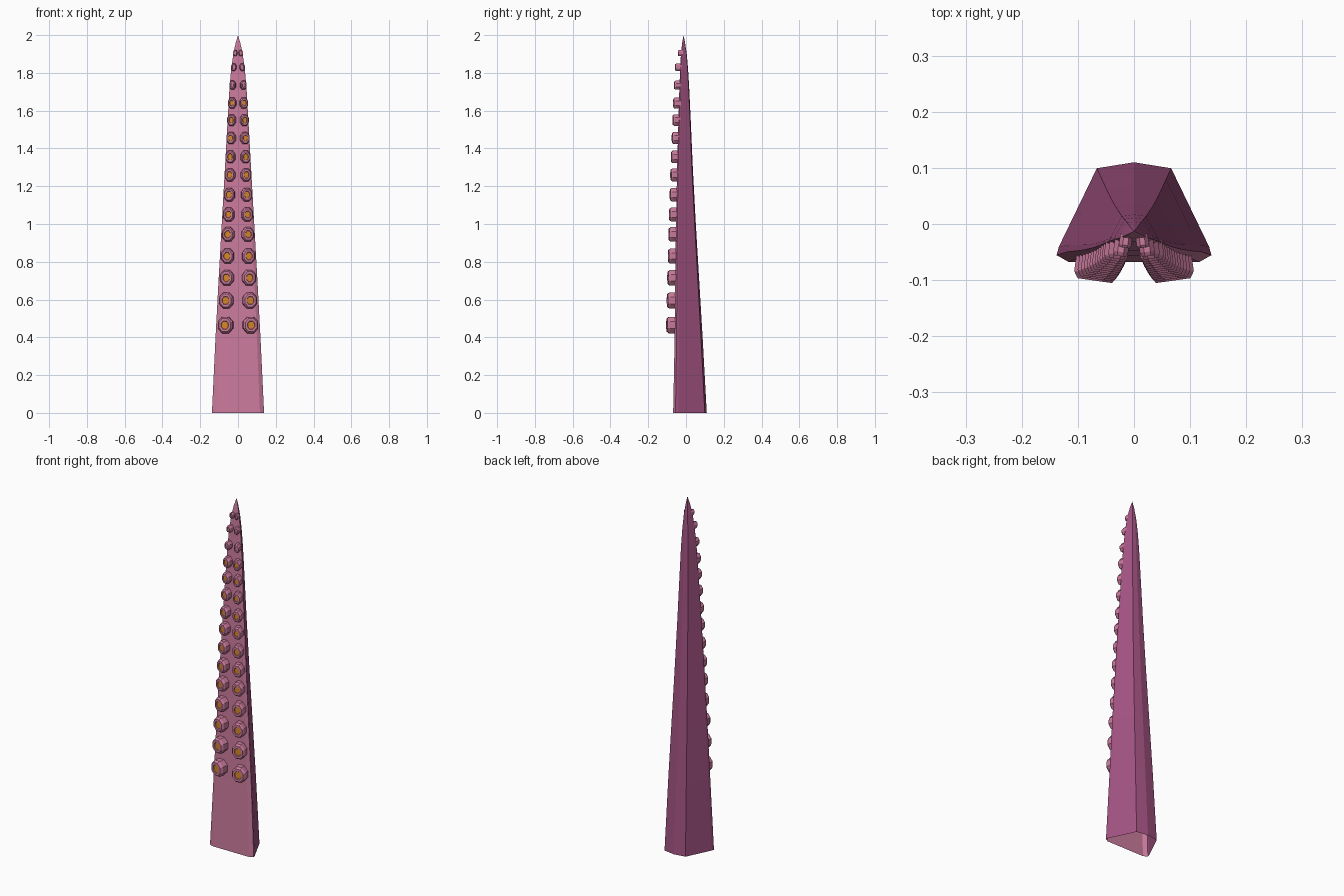
import bpy, bmesh, math
from mathutils import Vector, Matrix

if "Cube" in bpy.data.objects:
    bpy.data.objects.remove(bpy.data.objects["Cube"])


def material(name, rgb):
    m = bpy.data.materials.new(name)
    m.diffuse_color = (*rgb, 1)
    m.use_nodes = True
    m.node_tree.nodes["Principled BSDF"].inputs["Base Color"].default_value = m.diffuse_color
    return m


PINK = material("soft pink", (0.60, 0.20, 0.34))
PURPLE = material("plum purple", (0.36, 0.085, 0.22))
ORANGE = material("orange", (0.66, 0.24, 0.02))

# z, half width, front y, back y
PROFILE = [(0, .138, -.068, .110), (.4, .119, -.060, .088), (.7, .103, -.057, .070),
           (1.0, .086, -.053, .052), (1.3, .069, -.047, .036), (1.55, .055, -.040, .025),
           (1.72, .045, -.035, .017), (1.82, .036, -.031, .011), (1.9, .025, -.027, .004),
           (1.96, .012, -.020, -.005)]


def front_y(z):
    for a, b in zip(PROFILE, PROFILE[1:]):
        if a[0] <= z <= b[0]:
            t = (z - a[0]) / (b[0] - a[0])
            return a[2] + t * (b[2] - a[2])
    return PROFILE[-1][2]


def finish(bm, name, mats):
    mesh = bpy.data.meshes.new(name)
    bm.to_mesh(mesh)
    bm.free()
    for m in mats:
        mesh.materials.append(m)
    ob = bpy.data.objects.new(name, mesh)
    bpy.context.collection.objects.link(ob)
    return ob


# Tapering arm: lofted section (x share, depth share), open at the bottom
half = [(.42, -.0), (.84, .0), (1, .07), (.97, .155), (.48, .94)]
section = [(0, 0)] + half + [(0, 1)] + [(-x, d) for x, d in reversed(half)]
n = len(section)
bm = bmesh.new()
rings = [[bm.verts.new((x * w, f + d * (b - f), z)) for x, d in section]
         for z, w, f, b in PROFILE]
tip = bm.verts.new((0, -.013, 2))
FRONT = {0, 1, 2, n - 1, n - 2, n - 3}
for i in range(n):
    j = (i + 1) % n
    faces = [bm.faces.new((a[i], a[j], b[j], b[i])) for a, b in zip(rings, rings[1:])]
    faces.append(bm.faces.new((rings[-1][i], rings[-1][j], tip)))
    for f in faces:
        f.material_index = 0 if i in FRONT else 1
finish(bm, "tentacle_arm", [PINK, PURPLE])

# Two rows of octagonal suckers with orange recessed centres
ROWS = [.465, .595, .715, .83, .945, 1.05, 1.155, 1.26, 1.355, 1.455, 1.55, 1.64,
        1.735, 1.83, 1.905]
bm = bmesh.new()
for k, z in enumerate(ROWS):
    t = (z - .465) / 1.44
    for side in (-1, 1):
        rz = .043 - .017 * t
        if z > 1.7:
            rz = .023 - .04 * (z - 1.735)
        rx = rz * (.92 - .22 * t)
        rz *= 1.04
        height = .042 - .016 * t if z < 1.87 else .016
        x = side * (.064 - .042 * t if z < 1.8 else .021 - .09 * (z - 1.83))
        turn = Matrix.Rotation(side * math.radians(8), 3, 'Z')
        base = Vector((x, front_y(z), z))
        # scale and outward distance of each ring
        levels = [(1, -.008), (1, height * .72), (.8, height), (.52, height), (.46, height - .004)]
        loops = []
        for s, h in levels:
            loops.append([bm.verts.new(base + turn @ Vector((
                rx * s * 1.06 * math.cos((i + .5) * math.pi / 4), -h,
                rz * s * 1.06 * math.sin((i + .5) * math.pi / 4)))) for i in range(8)])
        for a, b in zip(loops, loops[1:]):
            for i in range(8):
                j = (i + 1) % 8
                bm.faces.new((a[i], a[j], b[j], b[i]))
        cap = bm.faces.new(loops[-1])
        cap.material_index = 1 if z < 1.7 else 0
finish(bm, "suckers", [PINK, ORANGE])
